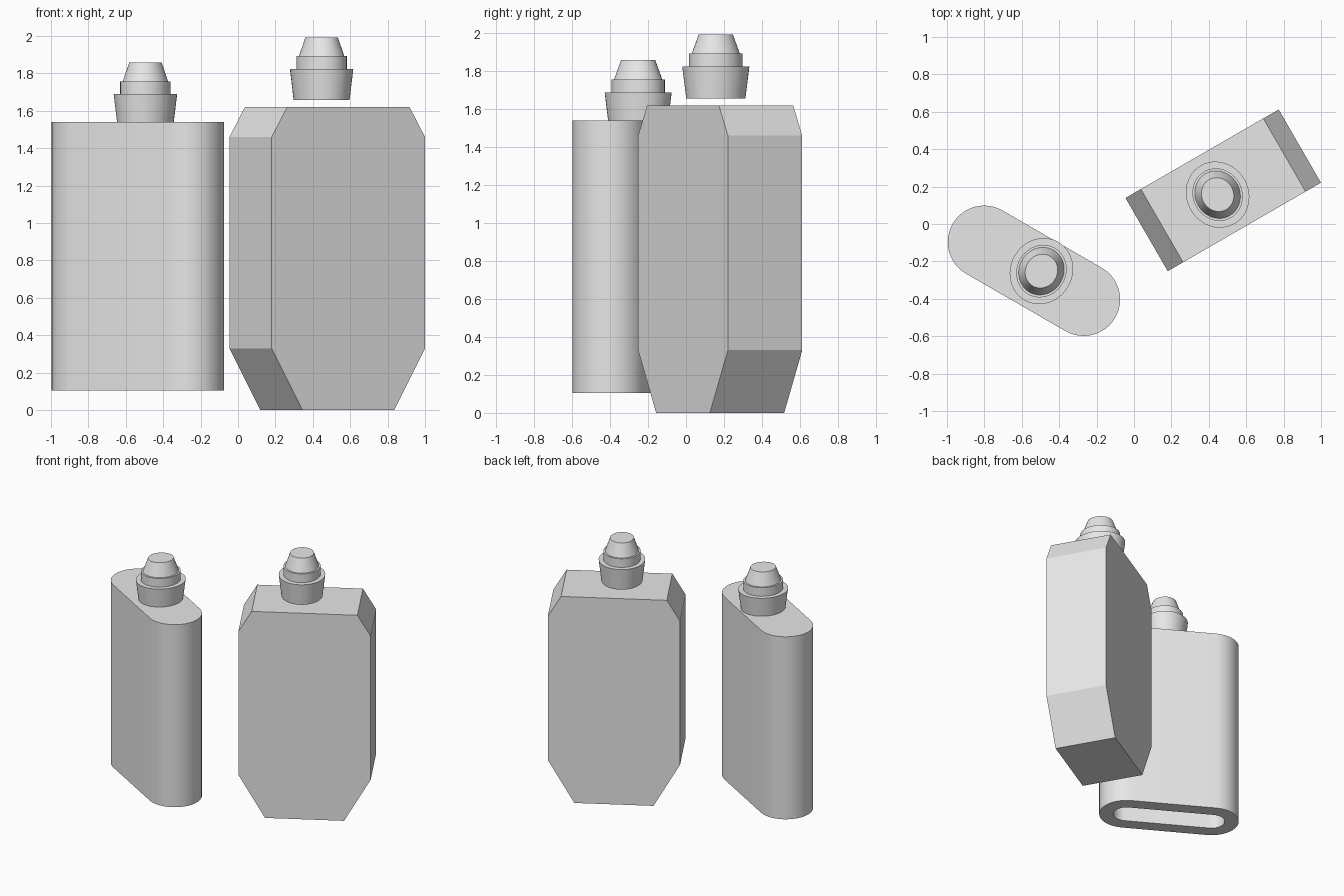
import bpy
import bmesh
from math import cos, sin, pi, radians

cube = bpy.data.objects.get("Cube")
if cube:
    bpy.data.objects.remove(cube, do_unlink=True)

grey = bpy.data.materials.new("light_grey")
grey.use_nodes = True
colour = (0.8, 0.8, 0.8, 1)
grey.diffuse_color = colour
grey.node_tree.nodes["Principled BSDF"].inputs["Base Color"].default_value = colour


def loft(name, rings, location, turn, smooth=True):
    """Join equal rings of points into a closed solid, capped at both ends."""
    bm = bmesh.new()
    loops = [[bm.verts.new(p) for p in ring] for ring in rings]
    n = len(loops[0])
    for a, b in zip(loops, loops[1:]):
        for i in range(n):
            j = (i + 1) % n
            bm.faces.new((a[i], a[j], b[j], b[i]))
    bm.faces.new(loops[0])
    bm.faces.new(loops[-1])
    bmesh.ops.recalc_face_normals(bm, faces=bm.faces)
    mesh = bpy.data.meshes.new(name)
    bm.to_mesh(mesh)
    bm.free()
    mesh.materials.append(grey)
    obj = bpy.data.objects.new(name, mesh)
    bpy.context.collection.objects.link(obj)
    obj.location = location
    obj.rotation_euler.z = radians(turn)
    if smooth:
        bpy.ops.object.select_all(action="DESELECT")
        obj.select_set(True)
        bpy.context.view_layer.objects.active = obj
        bpy.ops.object.shade_smooth_by_angle(angle=radians(30))
    return obj


def stadium(radius, z, half=0.307, steps=24):
    """Ring with two straight sides and two round ends."""
    ring = []
    for side in (1, -1):
        for i in range(steps + 1):
            t = -pi / 2 + pi * i / steps
            ring.append((side * (half + radius * cos(t)), side * radius * sin(t), z))
    return ring


def ellipse(radius, z, steps=48):
    """Ring slightly narrower along the bottle than across it."""
    return [(0.976 * radius * cos(2 * pi * i / steps),
             1.06 * radius * sin(2 * pi * i / steps), z) for i in range(steps)]


def stopper(name, location, turn):
    profile = [(0.15, 0), (0.17, 0.167), (0.135, 0.167), (0.135, 0.235),
               (0.122, 0.235), (0.087, 0.336)]
    return loft(name, [ellipse(r, z) for r, z in profile], location, turn)


# Rounded bottle, hollow and open underneath
base, top, wall = 0.105, 1.54, 0.1
loft("rounded_bottle",
     [stadium(0.195 - wall, top - wall), stadium(0.195 - wall, base),
      stadium(0.195, base), stadium(0.195, top)],
     (-0.535, -0.25, 0), -30)
stopper("rounded_bottle_stopper", (-0.495, -0.252, 1.522), -30)

# Angular bottle with cut corners, extruded front to back
half_outline = [(0.283, 0), (0.473, 0.33), (0.473, 1.46), (0.378, 1.62)]
outline = half_outline + [(-x, z) for x, z in reversed(half_outline)]
loft("angular_bottle",
     [[(x, y, z) for x, z in outline] for y in (-0.226, 0.226)],
     (0.477, 0.18, 0), 30, smooth=False)
stopper("angular_bottle_stopper", (0.447, 0.157, 1.657), 30)
